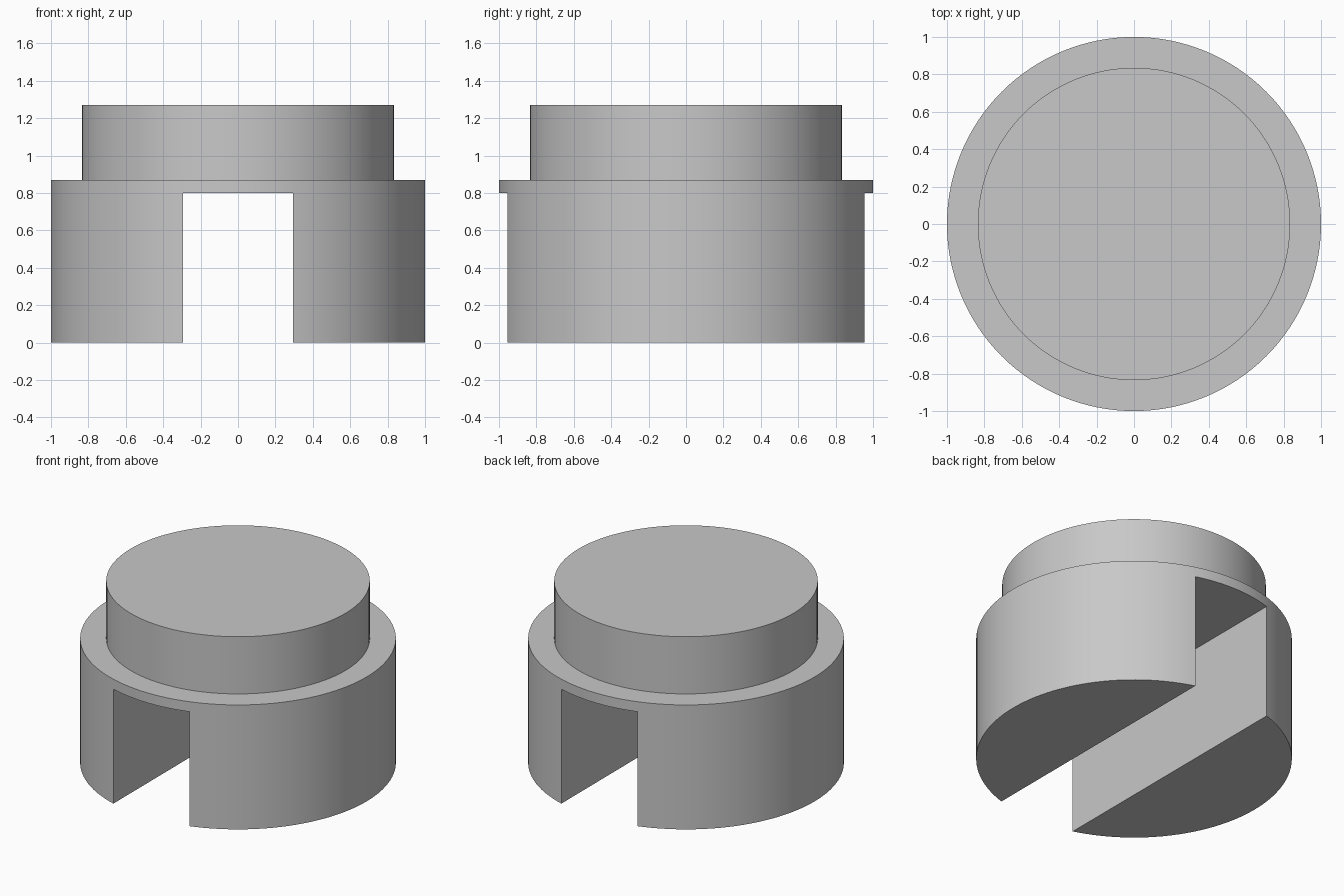
import bpy
import bmesh
import math

SEGMENTS = 128
BODY_RADIUS, CAP_RADIUS = 1.0, 0.835
SHOULDER_Z, TOP_Z = 0.87, 1.27
SLOT_WIDTH, SLOT_TOP = 0.59, 0.80

default_cube = bpy.data.objects.get("Cube")
if default_cube:
    bpy.data.objects.remove(default_cube, do_unlink=True)

# Single plain grey
grey = bpy.data.materials.new("plain grey")
grey.use_nodes = True
colour = (0.58, 0.58, 0.58, 1.0)
grey.diffuse_color = colour
grey.node_tree.nodes["Principled BSDF"].inputs["Base Color"].default_value = colour


def lathe(name, profile):
    """Closed solid of revolution from (radius, height) points, bottom to top."""
    bm = bmesh.new()
    angles = [math.tau * i / SEGMENTS for i in range(SEGMENTS)]
    rings = [[bm.verts.new((r * math.cos(a), r * math.sin(a), z)) for a in angles]
             for r, z in profile]
    for low, high in zip(rings, rings[1:]):
        for i in range(SEGMENTS):
            j = (i + 1) % SEGMENTS
            bm.faces.new((low[i], low[j], high[j], high[i]))
    bm.faces.new(rings[0][::-1])
    bm.faces.new(rings[-1])
    mesh = bpy.data.meshes.new(name)
    bm.to_mesh(mesh)
    bm.free()
    mesh.materials.append(grey)
    obj = bpy.data.objects.new(name, mesh)
    bpy.context.collection.objects.link(obj)
    return obj


# Stepped round body with a narrower cap
body = lathe("stepped_body", [
    (BODY_RADIUS, 0), (BODY_RADIUS, SHOULDER_Z),
    (CAP_RADIUS, SHOULDER_Z), (CAP_RADIUS, TOP_Z)])

# Straight slot through the base, front to back
bpy.ops.mesh.primitive_cube_add(size=1, location=(0, 0, SLOT_TOP - 0.5))
cutter = bpy.context.object
cutter.name = "slot_cutter"
cutter.scale = (SLOT_WIDTH, 3, 1)
cutter.hide_render = True
cutter.data.materials.append(grey)

slot = body.modifiers.new("slot", 'BOOLEAN')
slot.operation = 'DIFFERENCE'
slot.solver = 'EXACT'
slot.object = cutter

bpy.ops.object.select_all(action='DESELECT')
body.select_set(True)
bpy.context.view_layer.objects.active = body
bpy.ops.object.modifier_apply(modifier=slot.name)
bpy.data.objects.remove(cutter, do_unlink=True)

# Smooth walls, crisp rims
bpy.ops.object.shade_smooth_by_angle(angle=math.radians(30))
